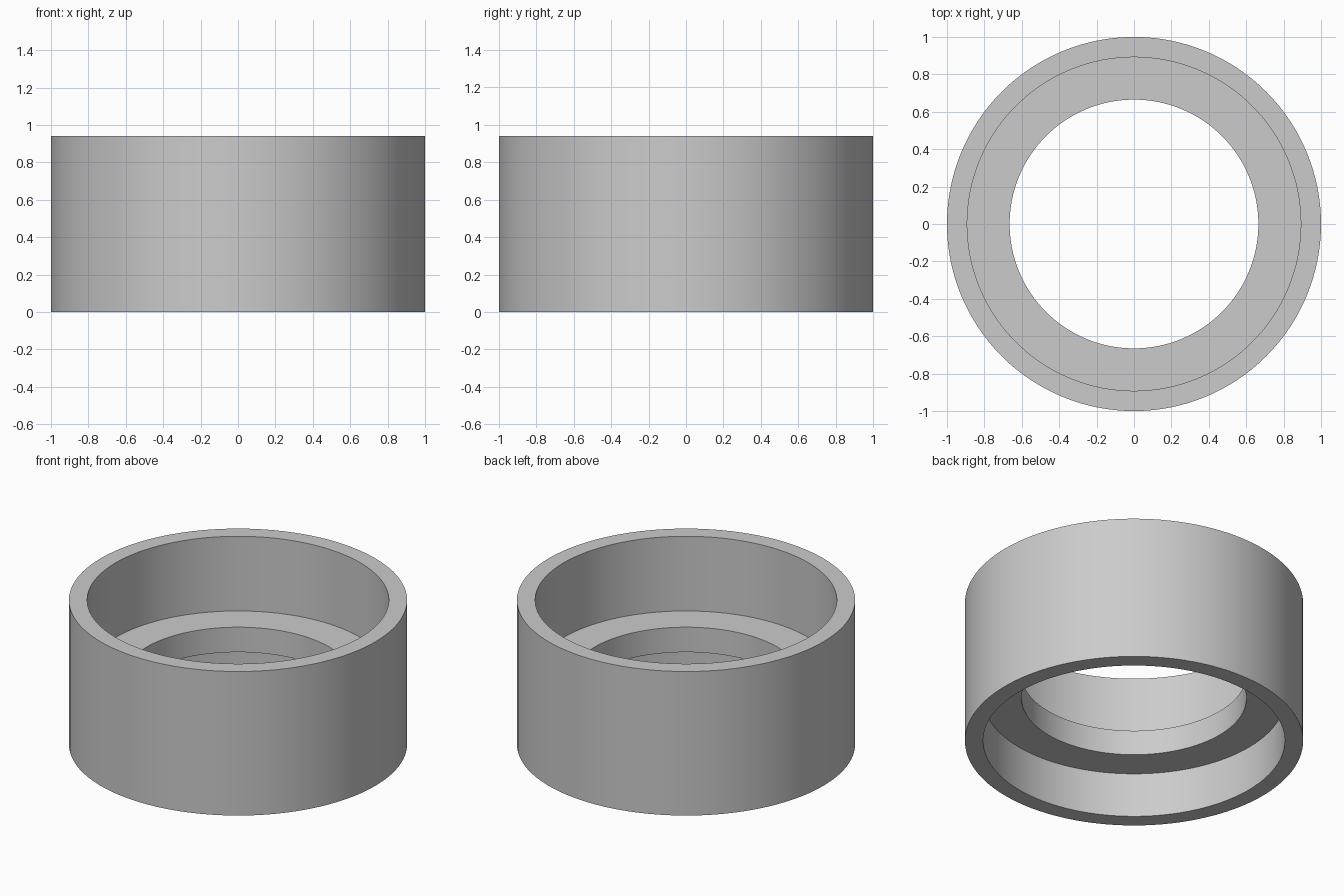
import bpy
import bmesh
import math

cube = bpy.data.objects.get("Cube")
if cube:
    bpy.data.objects.remove(cube, do_unlink=True)

SEGMENTS = 128
HEIGHT = 0.94
OUTER, BORE, HOLE = 1.0, 0.892, 0.665
WEB_BOTTOM, WEB_TOP = 0.29, 0.453

# Single plain grey
grey = bpy.data.materials.new("plain grey")
grey.use_nodes = True
colour = (0.6, 0.6, 0.6, 1)
grey.diffuse_color = colour
grey.node_tree.nodes["Principled BSDF"].inputs["Base Color"].default_value = colour

# Closed wall section: outer tube with an inner ledge between two recesses
section = [
    (OUTER, 0), (OUTER, HEIGHT), (BORE, HEIGHT), (BORE, WEB_TOP),
    (HOLE, WEB_TOP), (HOLE, WEB_BOTTOM), (BORE, WEB_BOTTOM), (BORE, 0),
]

# Revolve the section around the vertical axis
bm = bmesh.new()
rings = []
for i in range(SEGMENTS):
    a = math.tau * i / SEGMENTS
    rings.append([bm.verts.new((r * math.cos(a), r * math.sin(a), z)) for r, z in section])
for i, ring in enumerate(rings):
    following = rings[(i + 1) % SEGMENTS]
    for j in range(len(section)):
        k = (j + 1) % len(section)
        bm.faces.new((ring[j], following[j], following[k], ring[k]))
bmesh.ops.recalc_face_normals(bm, faces=bm.faces)

mesh = bpy.data.meshes.new("stepped_ring")
bm.to_mesh(mesh)
bm.free()
mesh.materials.append(grey)
ring_object = bpy.data.objects.new("stepped_ring", mesh)
bpy.context.collection.objects.link(ring_object)

# Smooth walls with crisp rims
bpy.ops.object.select_all(action="DESELECT")
ring_object.select_set(True)
bpy.context.view_layer.objects.active = ring_object
bpy.ops.object.shade_smooth_by_angle(angle=math.radians(30))
